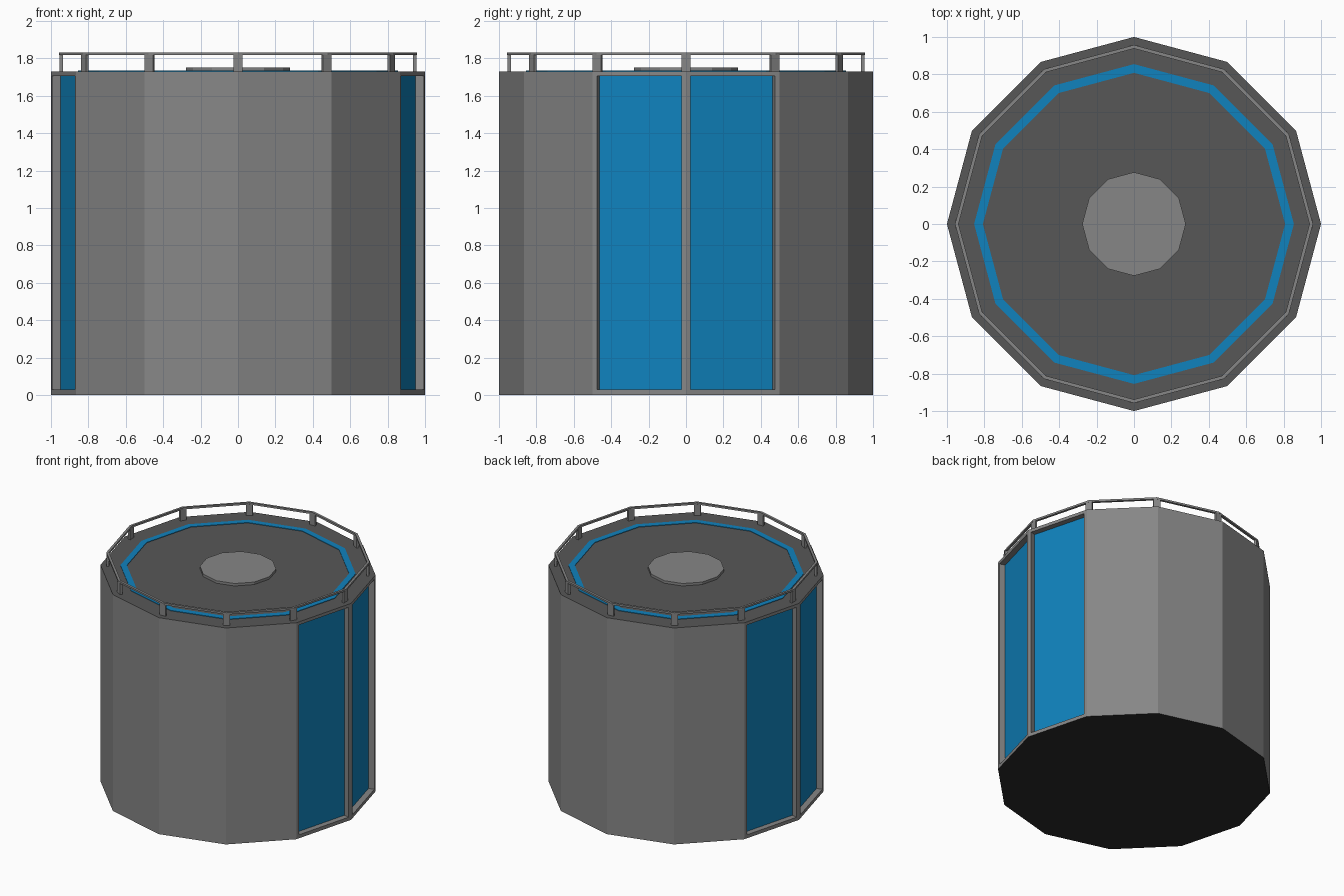
import bpy, bmesh, math
from mathutils import Matrix, Vector

SIDES = 12
ROOF = 1.73

cube = bpy.data.objects.get("Cube")
if cube:
    bpy.data.objects.remove(cube, do_unlink=True)


def material(name, rgb):
    m = bpy.data.materials.new(name)
    m.use_nodes = True
    m.diffuse_color = (*rgb, 1)
    m.node_tree.nodes["Principled BSDF"].inputs["Base Color"].default_value = (*rgb, 1)
    return m


grey = material("grey", (0.24, 0.24, 0.24))
dark = material("dark_grey", (0.095, 0.095, 0.095))
black = material("near_black", (0.025, 0.025, 0.025))
blue = material("blue", (0.005, 0.225, 0.51))


def finish(bm, name, *mats):
    bm.normal_update()
    mesh = bpy.data.meshes.new(name)
    bm.to_mesh(mesh)
    bm.free()
    for m in mats:
        mesh.materials.append(m)
    obj = bpy.data.objects.new(name, mesh)
    bpy.context.collection.objects.link(obj)
    return obj


def circle_point(radius, i, z):
    a = math.tau * i / SIDES
    return Vector((radius * math.cos(a), radius * math.sin(a), z))


def prism(bm, radius, z0, z1):
    low, high = ([bm.verts.new(circle_point(radius, i, z)) for i in range(SIDES)]
                 for z in (z0, z1))
    bm.faces.new(low[::-1])
    bm.faces.new(high)
    return [bm.faces.new((low[i], low[(i + 1) % SIDES], high[(i + 1) % SIDES], high[i]))
            for i in range(SIDES)]


def ring(name, outer, inner, z0, z1, mat):
    bm = bmesh.new()
    # Four corners of the cross-section, swept around the polygon
    section = [(outer, z0), (outer, z1), (inner, z1), (inner, z0)]
    loops = [[bm.verts.new(circle_point(r, i, z)) for r, z in section]
             for i in range(SIDES)]
    for i, a in enumerate(loops):
        b = loops[(i + 1) % SIDES]
        for k in range(4):
            n = (k + 1) % 4
            bm.faces.new((a[k], b[k], b[n], a[n]))
    return finish(bm, name, mat)


# Tank body with recessed panels on the left and right sides
bm = bmesh.new()
walls = prism(bm, 1.0, 0, ROOF)
bm.normal_update()
for f in bm.faces:
    f.material_index = 1 if f.normal.z > 0.5 else 2 if f.normal.z < -0.5 else 0
windows = [f for f in walls if abs(f.normal.x) > 0.9]
bmesh.ops.inset_individual(bm, faces=windows, thickness=0.036)
for f in windows:
    for v in f.verts:
        v.co.z = 0.028 if v.co.z < 1 else 1.705
for f in windows:
    normal = f.normal.copy()
    panel = bmesh.ops.extrude_discrete_faces(bm, faces=[f])["faces"][0]
    bmesh.ops.translate(bm, verts=panel.verts, vec=normal * -0.045)
    panel.material_index = 3
finish(bm, "tank_body", grey, dark, black, blue)

# Painted band and raised hatch on the roof
ring("roof_band", 0.855, 0.808, ROOF, ROOF + 0.004, blue)
bm = bmesh.new()
prism(bm, 0.277, ROOF, ROOF + 0.02)
finish(bm, "roof_hatch", grey)

# Guard rail around the roof edge
ring("guard_rail", 0.957, 0.938, 1.817, 1.832, grey)
bm = bmesh.new()
for i in range(SIDES):
    place = (Matrix.Rotation(math.tau * i / SIDES, 4, "Z")
             @ Matrix.Translation((0.945, 0, (ROOF + 1.82) / 2))
             @ Matrix.Diagonal((0.018, 0.05, 1.82 - ROOF, 1)))
    bmesh.ops.create_cube(bm, size=1, matrix=place)
finish(bm, "rail_posts", grey)
